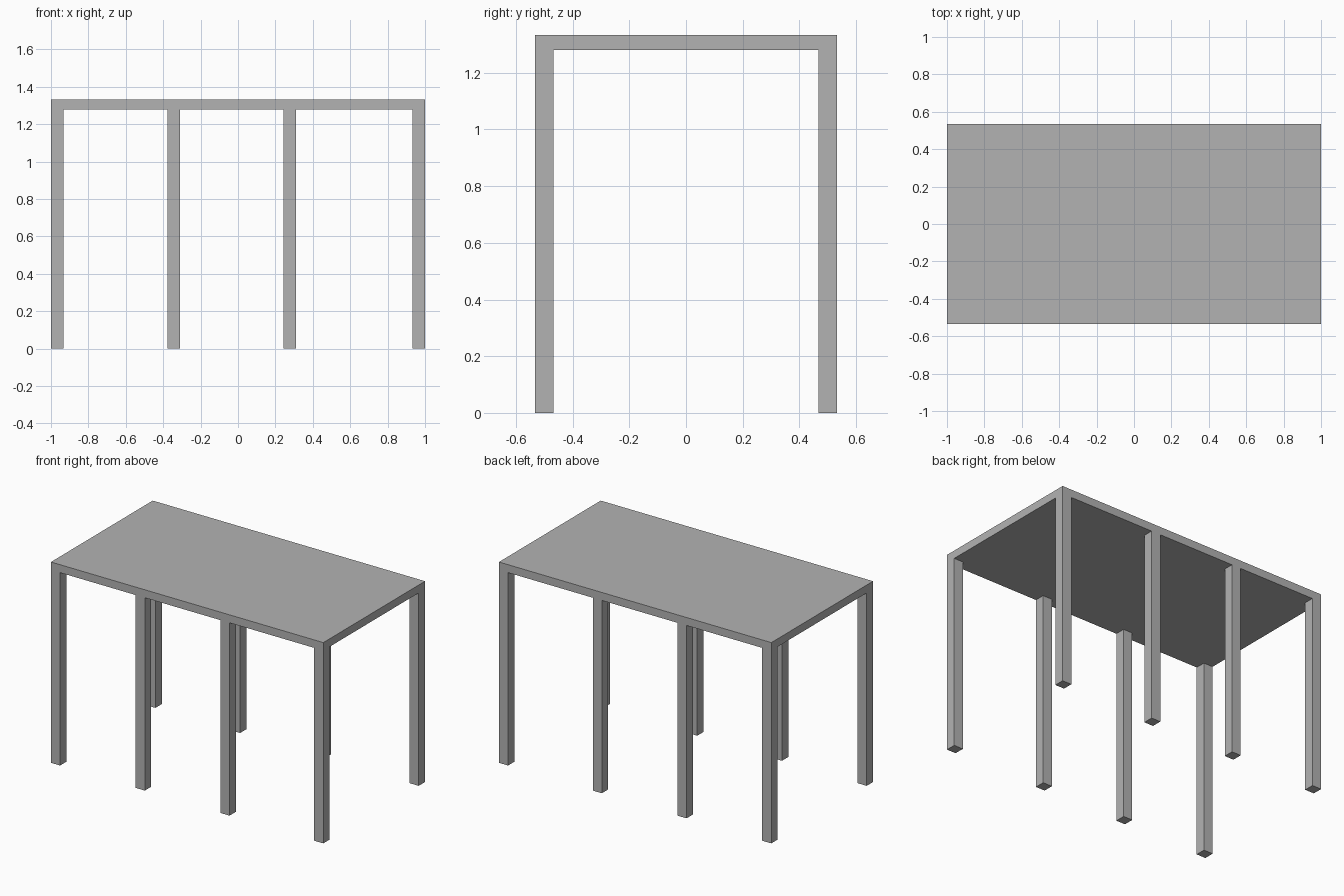
import bpy

cube = bpy.data.objects.get("Cube")
if cube:
    bpy.data.objects.remove(cube, do_unlink=True)

LENGTH, DEPTH, HEIGHT = 2.0, 1.067, 1.333
TOP_THICKNESS = 0.053
LEG = 0.0667

# Single plain grey
grey = bpy.data.materials.new("plain_grey")
grey.use_nodes = True
colour = (0.45, 0.45, 0.45, 1)
grey.diffuse_color = colour
grey.node_tree.nodes["Principled BSDF"].inputs["Base Color"].default_value = colour


def box(name, size, centre):
    bpy.ops.mesh.primitive_cube_add(size=1, location=centre)
    obj = bpy.context.object
    obj.name = name
    obj.scale = size
    bpy.ops.object.transform_apply(location=False, rotation=False, scale=True)
    obj.data.materials.append(grey)
    return obj


# Table top
box("table_top", (LENGTH, DEPTH, TOP_THICKNESS), (0, 0, HEIGHT - TOP_THICKNESS / 2))

# Two rows of four legs; the last gap in each row is one leg wider
leg_height = HEIGHT - TOP_THICKNESS
first = -LENGTH / 2 + LEG / 2
step = (LENGTH - 2 * LEG) / 3
columns = {
    "right_end": first,
    "right_middle": first + step,
    "left_middle": first + 2 * step,
    "left_end": -first,
}
for row, side in (("front", -1), ("back", 1)):
    y = side * (DEPTH - LEG) / 2
    for column, x in columns.items():
        box(f"{row}_{column}_leg", (LEG, LEG, leg_height), (x, y, leg_height / 2))
